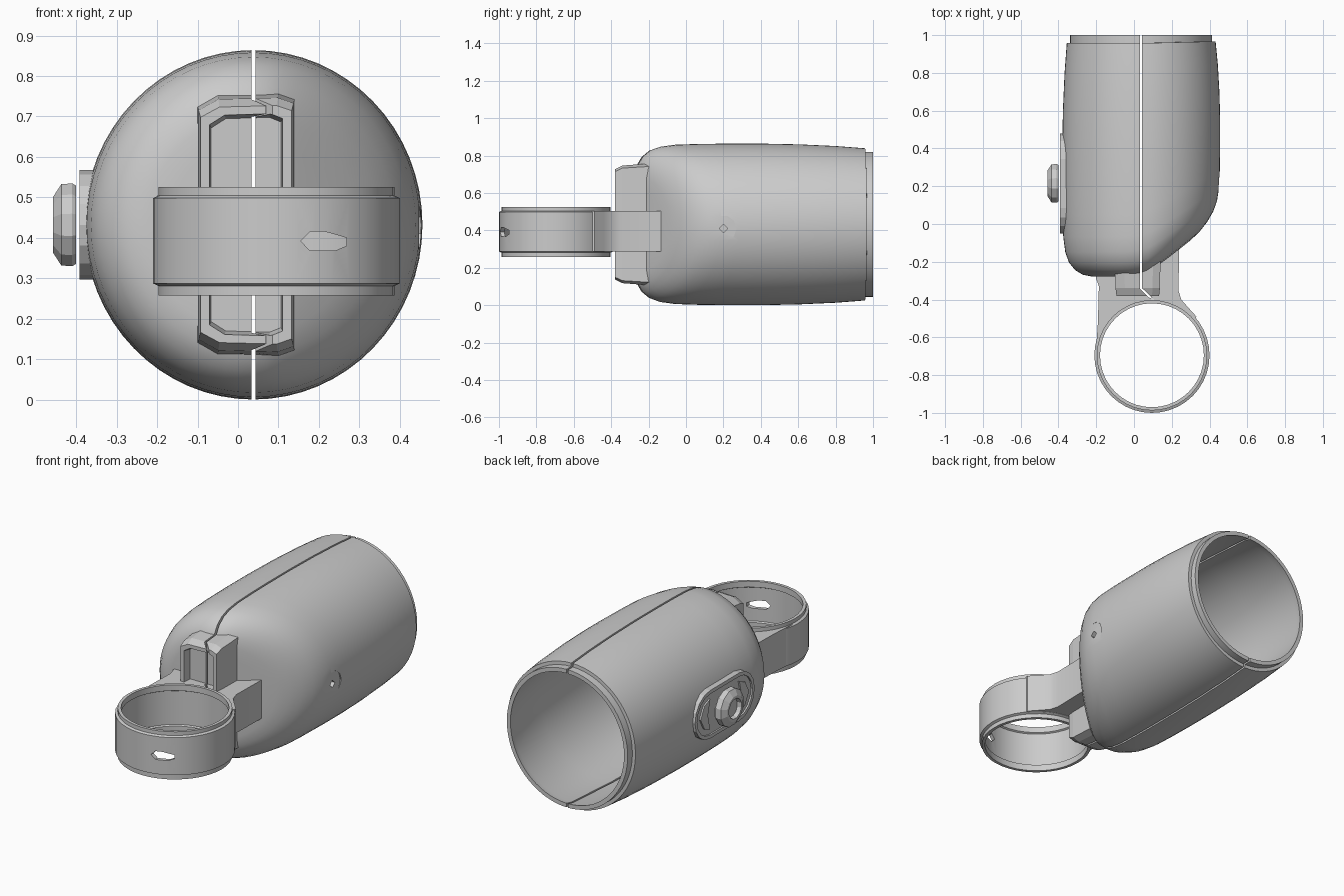
import bpy, bmesh, math
from mathutils import Vector

if "Cube" in bpy.data.objects:
    bpy.data.objects.remove(bpy.data.objects["Cube"])

AXES = {'x': lambda a, b, h: (h, a, b), 'y': lambda a, b, h: (a, h, b), 'z': lambda a, b, h: (a, b, h)}


def finish(name, bm):
    bmesh.ops.remove_doubles(bm, verts=bm.verts, dist=1e-5)
    bmesh.ops.recalc_face_normals(bm, faces=bm.faces)
    me = bpy.data.meshes.new(name)
    bm.to_mesh(me)
    bm.free()
    ob = bpy.data.objects.new(name, me)
    bpy.context.collection.objects.link(ob)
    return ob


def loft(name, rings, closed=False):
    """Skin point rings; closed joins last ring to first, otherwise ends are capped."""
    bm = bmesh.new()
    vs = [[bm.verts.new(p) for p in r] for r in rings]
    n = len(vs[0])
    for i in range(len(vs) if closed else len(vs) - 1):
        a, b = vs[i], vs[(i + 1) % len(vs)]
        for j in range(n):
            k = (j + 1) % n
            bm.faces.new((a[j], a[k], b[k], b[j]))
    if not closed:
        bm.faces.new(vs[0])
        bm.faces.new(vs[-1])
    return finish(name, bm)


def prism(name, pts, axis, h0, h1):
    return loft(name, [[AXES[axis](a, b, h) for a, b in pts] for h in (h0, h1)])


def circle(r, n, c=(0, 0), s=1.0, off=0.0):
    return [(c[0] + s * r * math.cos(math.tau * (i + off) / n),
             c[1] + r * math.sin(math.tau * (i + off) / n)) for i in range(n)]


def lathe(name, profile, axis, c, n, off=0.0, closed=True):
    rings = [[AXES[axis](a, b, h) for a, b in circle(r, n, c, 1, off)] for r, h in profile]
    return loft(name, rings, closed)


def cut(ob, cutter, keep=False):
    m = ob.modifiers.new("cut", 'BOOLEAN')
    m.operation, m.solver, m.object = 'DIFFERENCE', 'EXACT', cutter
    bpy.context.view_layer.objects.active = ob
    bpy.ops.object.modifier_apply(modifier=m.name)
    if not keep:
        bpy.data.objects.remove(cutter)


def front(x):
    """y of the front face: flat on the left, slanting back on the right."""
    d = x - 0.06
    return -0.28 + 0.4 * (d + math.sqrt(d * d + 0.0025))


def stadium(hy, hz, cy, cz, n=9):
    e = hy - hz
    arc = [math.pi * i / (n - 1) - math.pi / 2 for i in range(n)]
    right = [(cy + e + hz * math.cos(a), cz + hz * math.sin(a)) for a in arc]
    return right + [(2 * cy - y, 2 * cz - z) for y, z in right]


CX, CZ = 0.038, 0.432

# Hollow body: outer profile, then inner profile, front squeezed onto the slanted face
outer = [(1.0, .388), (.958, .388), (.957, .407), (.8, .419), (.6, .428), (.4, .432), (.2, .432), (.05, .43),
         (-.07, .426), (-.15, .415), (-.205, .395), (-.245, .362), (-.27, .32), (-.28, .27)]
outer += [(-.28, r) for r in (.21, .14, .07, 0)]
inner = [(-.247, r) for r in (0, .07, .14, .21, .26)]
inner += [(-.23, .31), (-.19, .36), (-.13, .387), (0, .397), (.3, .4), (.6, .397), (.957, .375), (1.0, .365)]
rings = []
for y, r in outer + inner:
    pts = circle(r, 64, (CX, CZ), 0.968)
    rings.append([(x, 1 - (1 - y) / 1.28 * (1 - front(x)), z) for x, z in pts])
body = loft("body_shell", rings, closed=True)

# Slit dividing body and arm into two halves
slit = prism("slit_cutter", [(.033, 1.1), (.043, 1.1), (.043, -.34), (.107, -.4), (.107, -.43),
                             (.095, -.43), (.095, -.404), (.033, -.345)], 'z', -.1, 1.0)

# Shallow dimple with a small screw hole on the right side
cut(body, prism("dimple", circle(.07, 10, (.2, .41)), 'x', .447, .6))
cut(body, prism("hole", circle(.022, 4, (.2, .41)), 'x', .3, .6))
cut(body, slit, keep=True)

# Front block with a recess
outline = [(-.1, .14), (-.05, .112), (.1, .108), (.14, .122), (.14, .742), (.1, .756), (-.05, .752), (-.1, .724)]


def scaled(s, t):
    return [(.02 + (x - .02) * s, CZ + (z - CZ) * t) for x, z in outline]


levels = [[(x, front(x) + .02, z) for x, z in outline],
          [(x, -.34, z) for x, z in scaled(.98, .97)],
          [(x, -.38, z) for x, z in scaled(.94, .91)]]
block = loft("front_block", levels)
cut(block, loft("recess", [[(x, -.33, z) for x, z in scaled(.72, .82)],
                           [(x, -.42, z) for x, z in scaled(.78, .87)]]))
cut(block, slit, keep=True)

# Mounting ring with stepped rims and inner groove
RC = (.095, -.695)
ring = lathe("mount_ring", [(.292, .257), (.292, .281), (.305, .287), (.305, .498), (.292, .504), (.292, .525),
                            (.275, .525), (.275, .492), (.284, .487), (.284, .298), (.275, .293), (.275, .257)],
             'z', RC, 40)
slot = [(.155, .392), (.178, .415), (.215, .415), (.245, .407), (.268, .4), (.268, .38), (.24, .368), (.178, .368)]
cut(ring, prism("slot", slot, 'y', -1.1, -.85))

# Arm joining ring and body
back = [(x, front(x) + .02) for x in (-.2, -.08, .04, .1, .16, .24)]
arm = prism("arm", [(-.2, -.66), (-.191, -.52), (-.186, -.33), (-.2, -.29)] + back +
            [(.235, -.35), (.25, -.4), (.285, -.44), (.33, -.49), (.3, -.66)], 'z', .288, .504)
cut(arm, prism("bore", circle(.286, 40, RC), 'z', 0, 1))
cut(arm, slit, keep=True)

# Button pad: rim, floor and two pointers beside the button
BY, BZ = .215, .432
pad = prism("button_pad", stadium(.265, .135, BY, BZ), 'x', -.392, -.345)
cut(pad, prism("pad_recess", stadium(.245, .115, BY, BZ), 'x', -.45, -.383))
for side, label in ((1, "rear"), (-1, "front")):
    tri = [(.13, -.085), (.18, -.065), (.215, 0), (.18, .065), (.13, .085), (.15, 0)]
    prism(label + "_pointer", [(BY + side * a, BZ + b) for a, b in tri], 'x', -.392, -.38)

# Faceted push button with hollow centre, and its socket inside the body
button = lathe("button", [(0, -.40), (.1, -.40), (.106, -.41), (.104, -.437), (.072, -.457),
                          (.056, -.457), (.05, -.435), (0, -.435)], 'x', (BY, BZ), 12, .5, closed=False)
socket = lathe("button_socket", [(.1, -.35), (.1, -.31), (.07, -.31), (.07, -.35)], 'x', (BY, BZ), 20)

slit_ob = bpy.data.objects["slit_cutter"]
bpy.data.objects.remove(slit_ob)

# Smooth shading on the rounded parts
for ob in (body, ring, arm, socket):
    bpy.ops.object.select_all(action='DESELECT')
    ob.select_set(True)
    bpy.context.view_layer.objects.active = ob
    bpy.ops.object.shade_smooth_by_angle(angle=math.radians(30))
